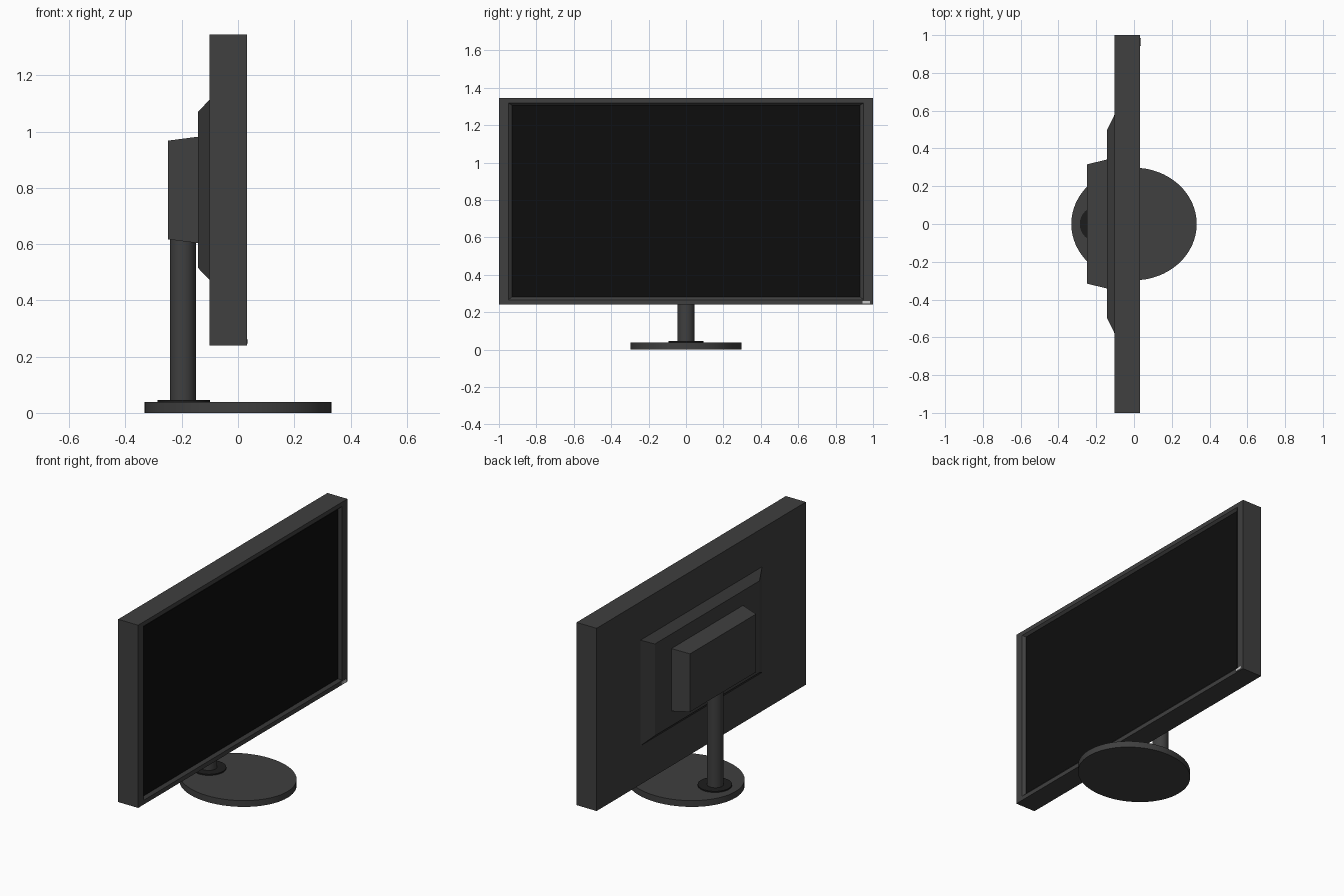
import bpy, bmesh

if "Cube" in bpy.data.objects:
    bpy.data.objects.remove(bpy.data.objects["Cube"])


def material(name, v):
    m = bpy.data.materials.new(name)
    m.diffuse_color = (v, v, v, 1)
    m.use_nodes = True
    m.node_tree.nodes["Principled BSDF"].inputs["Base Color"].default_value = m.diffuse_color
    return m


casing = material("dark_grey_plastic", 0.05)
black = material("screen_black", 0.004)
collar_mat = material("collar_black", 0.012)
silver = material("light_grey", 0.6)


def loft(name, mat, sections, cap_start=True, cap_end=True):
    """Join rectangles (x, half width, z low, z high) along x."""
    bm = bmesh.new()
    rings = [[bm.verts.new((x, y, z)) for y, z in
              ((-w, z0), (w, z0), (w, z1), (-w, z1))]
             for x, w, z0, z1 in sections]
    for a, b in zip(rings, rings[1:]):
        for i in range(4):
            j = (i + 1) % 4
            bm.faces.new((a[i], a[j], b[j], b[i]))
    if cap_start:
        bm.faces.new(rings[0][::-1])
    if cap_end:
        bm.faces.new(rings[-1])
    if len(rings) > 1:
        bmesh.ops.recalc_face_normals(bm, faces=bm.faces)
    me = bpy.data.meshes.new(name)
    bm.to_mesh(me)
    bm.free()
    ob = bpy.data.objects.new(name, me)
    bpy.context.collection.objects.link(ob)
    me.materials.append(mat)
    return ob


def disc(name, mat, x, rx, ry, z0, z1, sides):
    bpy.ops.mesh.primitive_cylinder_add(vertices=sides, radius=1, depth=z1 - z0,
                                        location=(x, 0, (z0 + z1) / 2))
    ob = bpy.context.object
    ob.name = name
    ob.scale = (rx, ry, 1)
    bpy.ops.object.transform_apply(location=False, rotation=False, scale=True)
    ob.data.materials.append(mat)
    bpy.ops.object.shade_smooth_by_angle()
    return ob


# Display housing with bezel sloping in to the recessed screen
loft("display_housing", casing, [
    (-0.102, 1.0, 0.24, 1.345),
    (0.032, 1.0, 0.24, 1.345),
    (0.032, 0.95, 0.266, 1.319),
    (0.018, 0.931, 0.281, 1.306),
], cap_end=False)
loft("screen", black, [(0.018, 0.931, 0.281, 1.306)], cap_start=False)

# Stepped, tapered back
loft("back_panel", casing, [(-0.100, 0.585, 0.472, 1.115),
                            (-0.142, 0.50, 0.515, 1.07)])
loft("stand_mount", casing, [(-0.140, 0.342, 0.603, 0.982),
                             (-0.248, 0.316, 0.617, 0.968)])

# Power button on the lower right of the bezel
button = loft("power_button", silver, [(0.028, 0.021, 0.246, 0.261),
                                       (0.036, 0.021, 0.246, 0.261)])
button.location.y = 0.964

# Stand
disc("stand_pole", casing, -0.196, 0.046, 0.046, 0.03, 0.70, 32)
disc("pole_collar", collar_mat, -0.193, 0.094, 0.094, 0.03, 0.045, 32)
disc("stand_base", casing, 0, 0.332, 0.298, 0, 0.038, 64)
